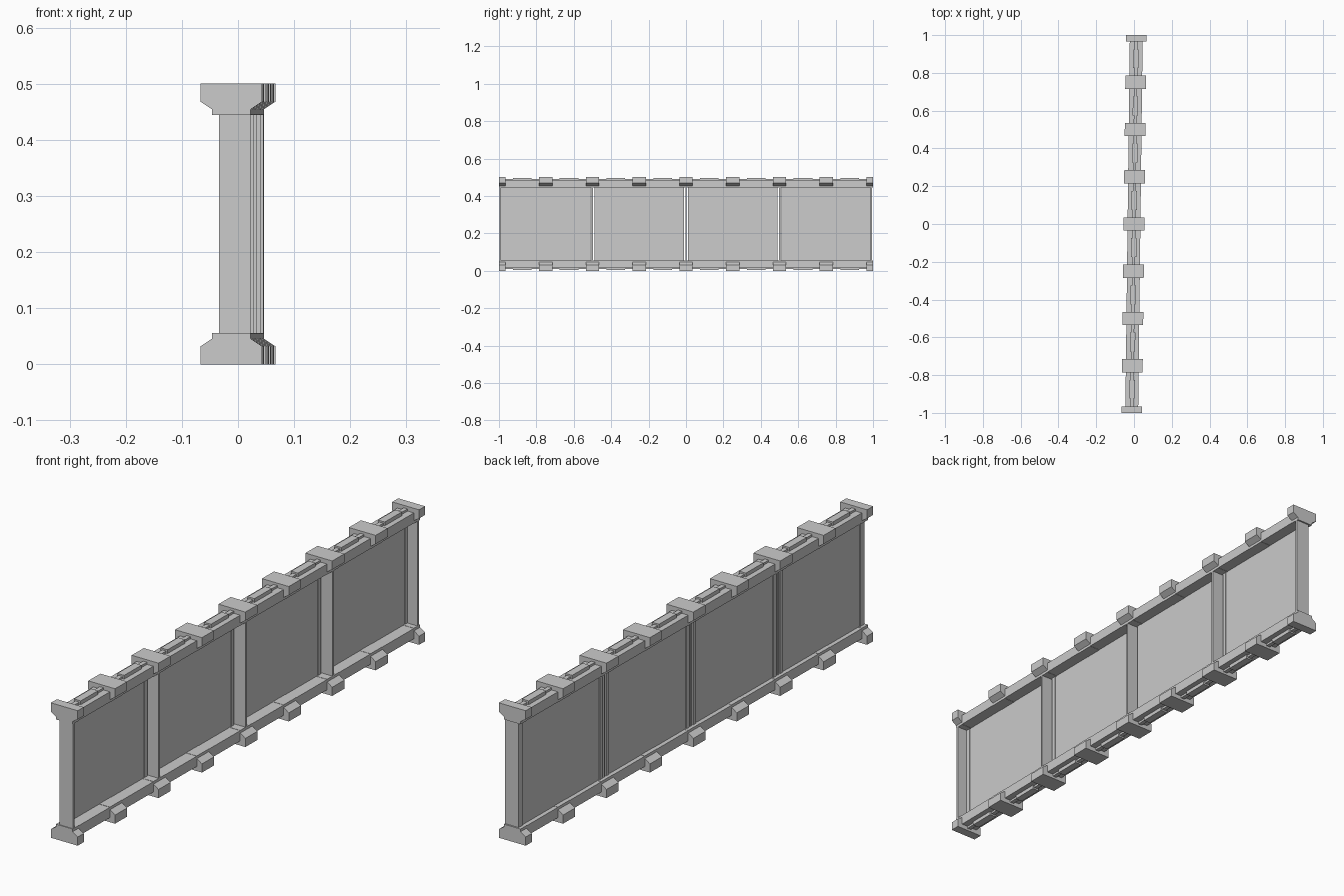
import bpy
from mathutils import Matrix

cube = bpy.data.objects.get("Cube")
if cube:
    bpy.data.objects.remove(cube, do_unlink=True)

metal = bpy.data.materials.new("pale grey")
metal.use_nodes = True
GREY = (0.6, 0.6, 0.6, 1)
metal.diffuse_color = GREY
metal.node_tree.nodes["Principled BSDF"].inputs["Base Color"].default_value = GREY

HEIGHT = 0.5
LEAN = 0.012      # the wall drifts slightly sideways along its length
SHEAR = Matrix(((1, LEAN, 0, 0), (0, 1, 0, 0), (0, 0, 1, 0), (0, 0, 0, 1)))


def extrude(name, profile, y0, y1, flip=False):
    """Extrude an x-z profile along y; flip mirrors it top to bottom."""
    pts = [(x, HEIGHT - z if flip else z) for x, z in profile]
    if flip:
        pts.reverse()
    n = len(pts)
    verts = [(x, y, z) for y in (y0, y1) for x, z in pts]
    faces = [list(range(n)), list(range(2 * n - 1, n - 1, -1))]
    faces += [[i, i + n, (i + 1) % n + n, (i + 1) % n] for i in range(n)]
    mesh = bpy.data.meshes.new(name)
    mesh.from_pydata(verts, [], faces)
    mesh.transform(SHEAR)
    mesh.materials.append(metal)
    obj = bpy.data.objects.new(name, mesh)
    bpy.context.collection.objects.link(obj)
    return obj


def box(name, x0, x1, y0, y1, z0, z1, flip=False):
    return extrude(name, [(x0, z0), (x1, z0), (x1, z1), (x0, z1)], y0, y1, flip)


# Shared sizes
BEAM = 0.034       # beam half width
BACK = -0.022      # outer side of panels and posts
LOW, HIGH = 0.055, HEIGHT - 0.055
half = [(0.055, 0), (0.055, 0.032), (BEAM, 0.046), (BEAM, 0.056)]
clamp = half + [(-x, z) for x, z in reversed(half)]

# Top and bottom rails with clamps
for flip, side in ((False, "bottom"), (True, "top")):
    box(side + "_beam", -BEAM, BEAM, -0.995, 0.995, 0.017, 0.055, flip)
    box(side + "_rail", -0.008, 0.008, -0.99, 0.99, 0.009, 0.018, flip)
    for i in range(-4, 5):
        y = i * 0.25
        extrude(side + "_clamp", clamp, max(y - 0.035, -1), min(y + 0.035, 1), flip)
        if i < 4:
            box(side + "_rail_block", -0.014, 0.014, y + 0.075, y + 0.175, 0.003, 0.018, flip)

# Web plates of the posts, flush with the inner side of the beams
for i in range(-2, 3):
    y = max(-0.993, min(0.99, i * 0.5))
    box("post_plate", BACK, BEAM, y - 0.004, y + 0.004, LOW, HIGH)

# Panels, each held between two narrow edge strips
for i in range(-2, 2):
    y0, y1 = i * 0.5, i * 0.5 + 0.5
    box("panel", -0.018, -0.010, y0 + 0.025, y1 - 0.025, LOW, HIGH)
    box("panel_strip", BACK, -0.008, y0 + 0.011, y0 + 0.027, LOW, HIGH)
    box("panel_strip", BACK, -0.008, y1 - 0.027, y1 - 0.011, LOW, HIGH)
